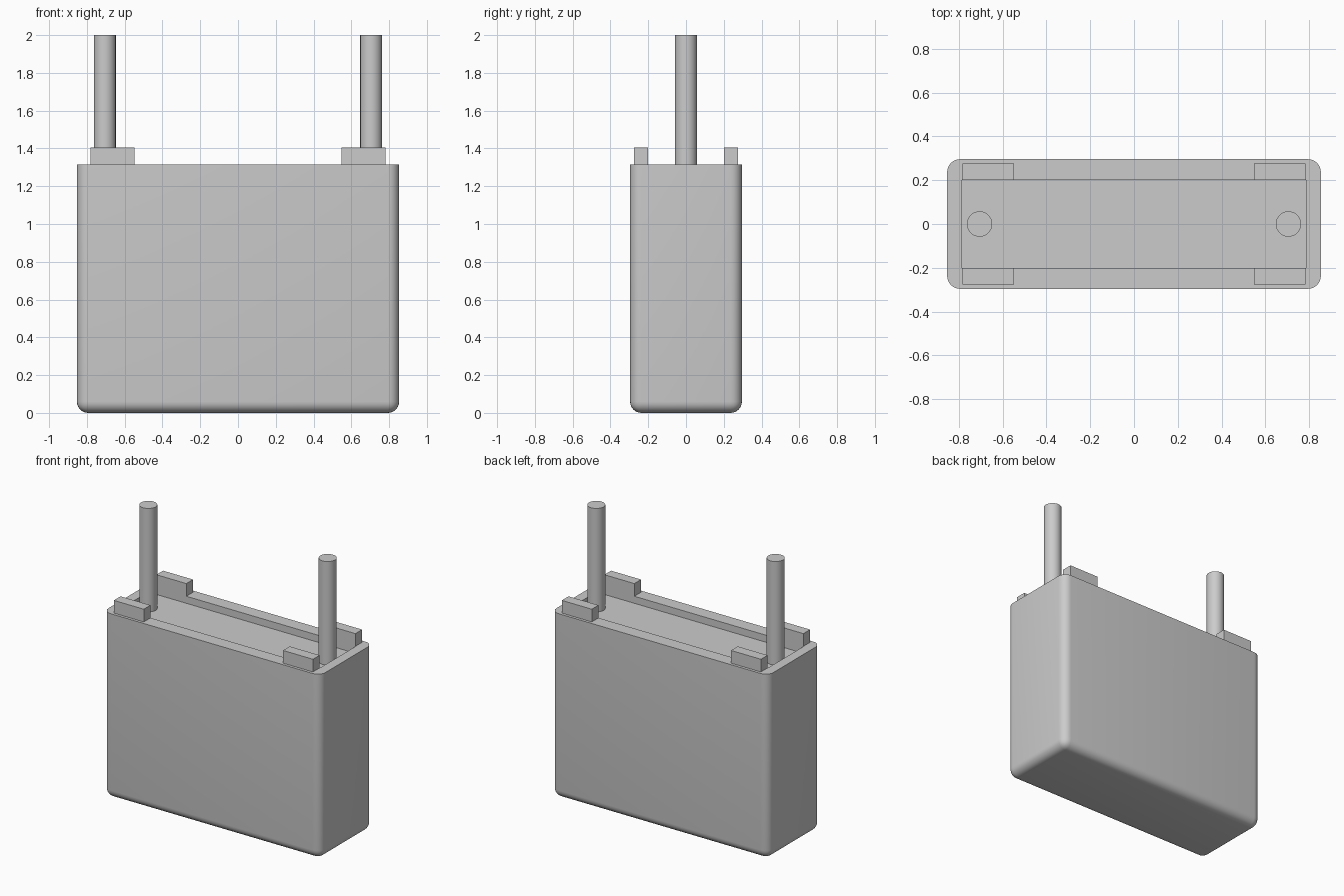
import bpy
import bmesh
import math
from mathutils import Matrix, Vector

cube = bpy.data.objects.get("Cube")
if cube:
    bpy.data.objects.remove(cube, do_unlink=True)

HALF_X, HALF_Y, TOP = 0.853, 0.296, 1.315
WELL_X, WELL_Y, FLOOR = 0.784, 0.201, 1.265
ROUND = 0.06

grey = bpy.data.materials.new("light_grey")
grey.use_nodes = True
colour = (0.6, 0.6, 0.6, 1)
grey.diffuse_color = colour
grey.node_tree.nodes["Principled BSDF"].inputs["Base Color"].default_value = colour


def finish(name, bm):
    """Turn a bmesh into a named, coloured object."""
    mesh = bpy.data.meshes.new(name)
    bm.to_mesh(mesh)
    bm.free()
    mesh.materials.append(grey)
    obj = bpy.data.objects.new(name, mesh)
    bpy.context.collection.objects.link(obj)
    return obj


def box_mesh(low, high):
    """A bmesh box between two corners."""
    low, high = Vector(low), Vector(high)
    bm = bmesh.new()
    matrix = Matrix.Translation((low + high) / 2) @ Matrix.Diagonal((*(high - low), 1))
    bmesh.ops.create_cube(bm, size=1, matrix=matrix)
    return bm


def activate(obj):
    bpy.ops.object.select_all(action='DESELECT')
    obj.select_set(True)
    bpy.context.view_layer.objects.active = obj


def smooth(obj):
    activate(obj)
    bpy.ops.object.shade_smooth_by_angle(angle=math.radians(35))


# Case: rounded upright and bottom edges, sharp rim
bm = box_mesh((-HALF_X, -HALF_Y, 0), (HALF_X, HALF_Y, TOP))
edges = [e for e in bm.edges if min(v.co.z for v in e.verts) < TOP / 2]
bmesh.ops.bevel(bm, geom=edges, offset=ROUND, segments=6, profile=0.5,
                affect='EDGES')
case = finish("case", bm)

# Shallow well cut into the top of the case
cutter = finish("well_cutter", box_mesh((-WELL_X, -WELL_Y, FLOOR),
                                        (WELL_X, WELL_Y, TOP + 0.2)))
cutter.hide_render = True
activate(case)
cut = case.modifiers.new("well", 'BOOLEAN')
cut.operation = 'DIFFERENCE'
cut.solver = 'EXACT'
cut.object = cutter
bpy.ops.object.modifier_apply(modifier=cut.name)
bpy.data.objects.remove(cutter, do_unlink=True)
smooth(case)

for side, sx in (("left", 1), ("right", -1)):
    # Terminal pins standing on the well floor
    bm = bmesh.new()
    height = 2 - FLOOR
    bmesh.ops.create_cone(bm, cap_ends=True, segments=40, radius1=0.058,
                          radius2=0.058, depth=height,
                          matrix=Matrix.Translation((sx * 0.705, 0, FLOOR + height / 2)))
    smooth(finish(side + "_pin", bm))

    # Stand-off feet on the rim
    for end, sy in (("front", -1), ("back", 1)):
        xs = sorted((sx * 0.547, sx * 0.782))
        ys = sorted((sy * WELL_Y, sy * 0.276))
        finish(f"{end}_{side}_foot", box_mesh((xs[0], ys[0], TOP),
                                              (xs[1], ys[1], 1.405)))
